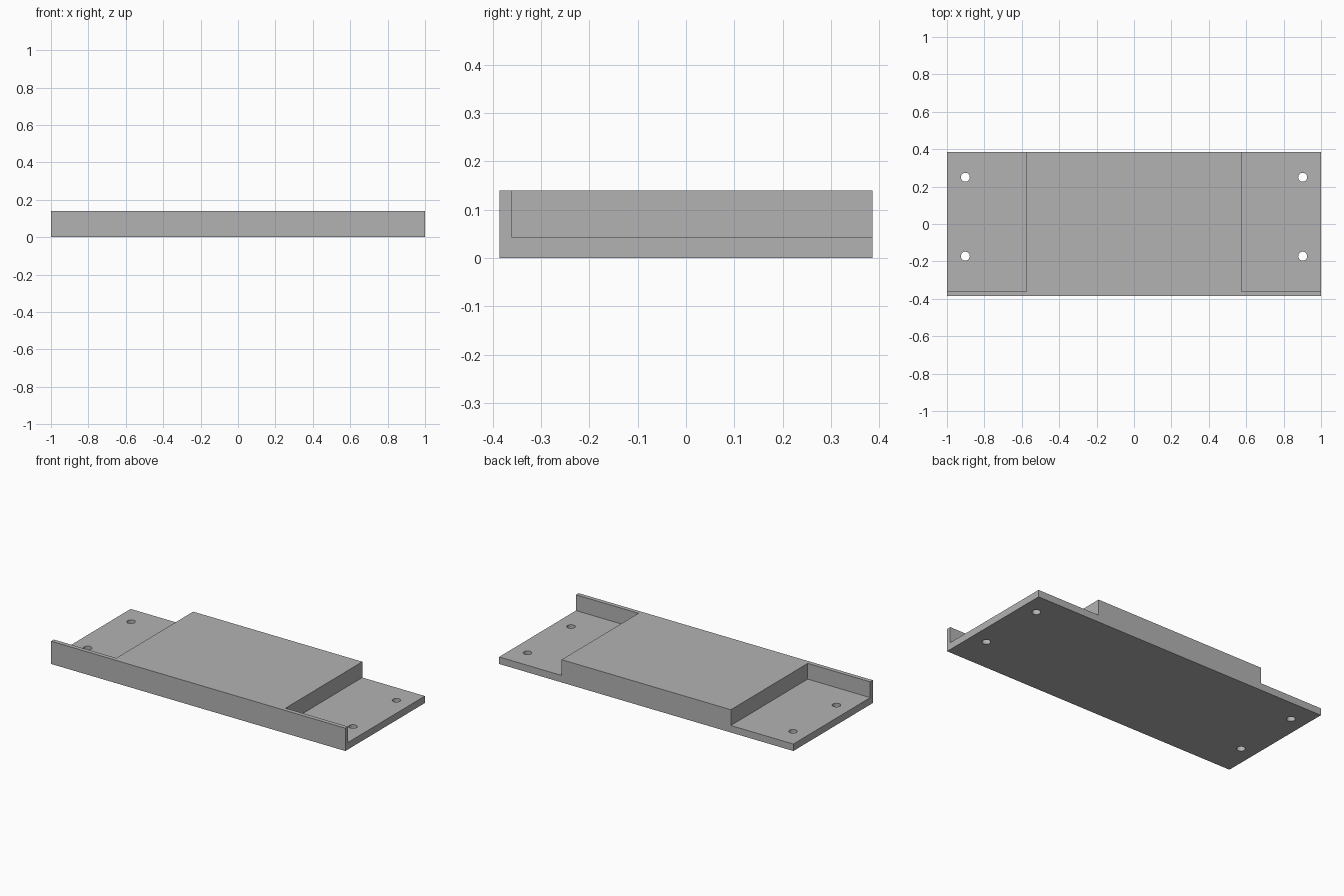
import bpy

cube = bpy.data.objects.get("Cube")
if cube:
    bpy.data.objects.remove(cube, do_unlink=True)

HALF_X, HALF_Y, HEIGHT = 1.0, 0.386, 0.14
FLOOR = 0.043        # thickness of the end flanges
LIP_Y = -0.36        # inner face of the front lip
BLOCK_X = 0.575      # half width of the raised centre
HOLE_X, HOLE_R = 0.902, 0.024

grey = bpy.data.materials.new("plain grey")
grey.use_nodes = True
colour = (0.45, 0.45, 0.45, 1)
grey.diffuse_color = colour
grey.node_tree.nodes["Principled BSDF"].inputs["Base Color"].default_value = colour


def box(name, low, high):
    centre = [(a + b) / 2 for a, b in zip(low, high)]
    bpy.ops.mesh.primitive_cube_add(size=1, location=centre)
    obj = bpy.context.object
    obj.name = name
    obj.scale = [b - a for a, b in zip(low, high)]
    bpy.ops.object.transform_apply(location=True, rotation=False, scale=True)
    obj.data.materials.append(grey)
    return obj


def cut(target, cutter):
    cutter.hide_render = True
    mod = target.modifiers.new("cut", "BOOLEAN")
    mod.operation = "DIFFERENCE"
    mod.solver = "EXACT"
    mod.object = cutter
    bpy.context.view_layer.objects.active = target
    bpy.ops.object.modifier_apply(modifier=mod.name)
    bpy.data.objects.remove(cutter, do_unlink=True)


# Solid plate with a full-length front lip
plate = box("mounting_plate", (-HALF_X, -HALF_Y, 0), (HALF_X, HALF_Y, HEIGHT))

for side in (-1, 1):
    # End recess, open at the back and the outer end
    x_range = sorted((side * BLOCK_X, side * (HALF_X + 0.1)))
    recess = box("recess_cutter", (x_range[0], LIP_Y, FLOOR),
                 (x_range[1], HALF_Y + 0.1, HEIGHT + 0.1))
    cut(plate, recess)
    # Screw holes through each flange
    for y in (0.25, -0.172):
        bpy.ops.mesh.primitive_cylinder_add(
            vertices=32, radius=HOLE_R, depth=0.3, location=(side * HOLE_X, y, 0))
        hole = bpy.context.object
        hole.name = "hole_cutter"
        hole.data.materials.append(grey)
        cut(plate, hole)

# Smooth hole walls, crisp edges
bpy.ops.object.select_all(action="DESELECT")
plate.select_set(True)
bpy.context.view_layer.objects.active = plate
bpy.ops.object.shade_smooth_by_angle()
